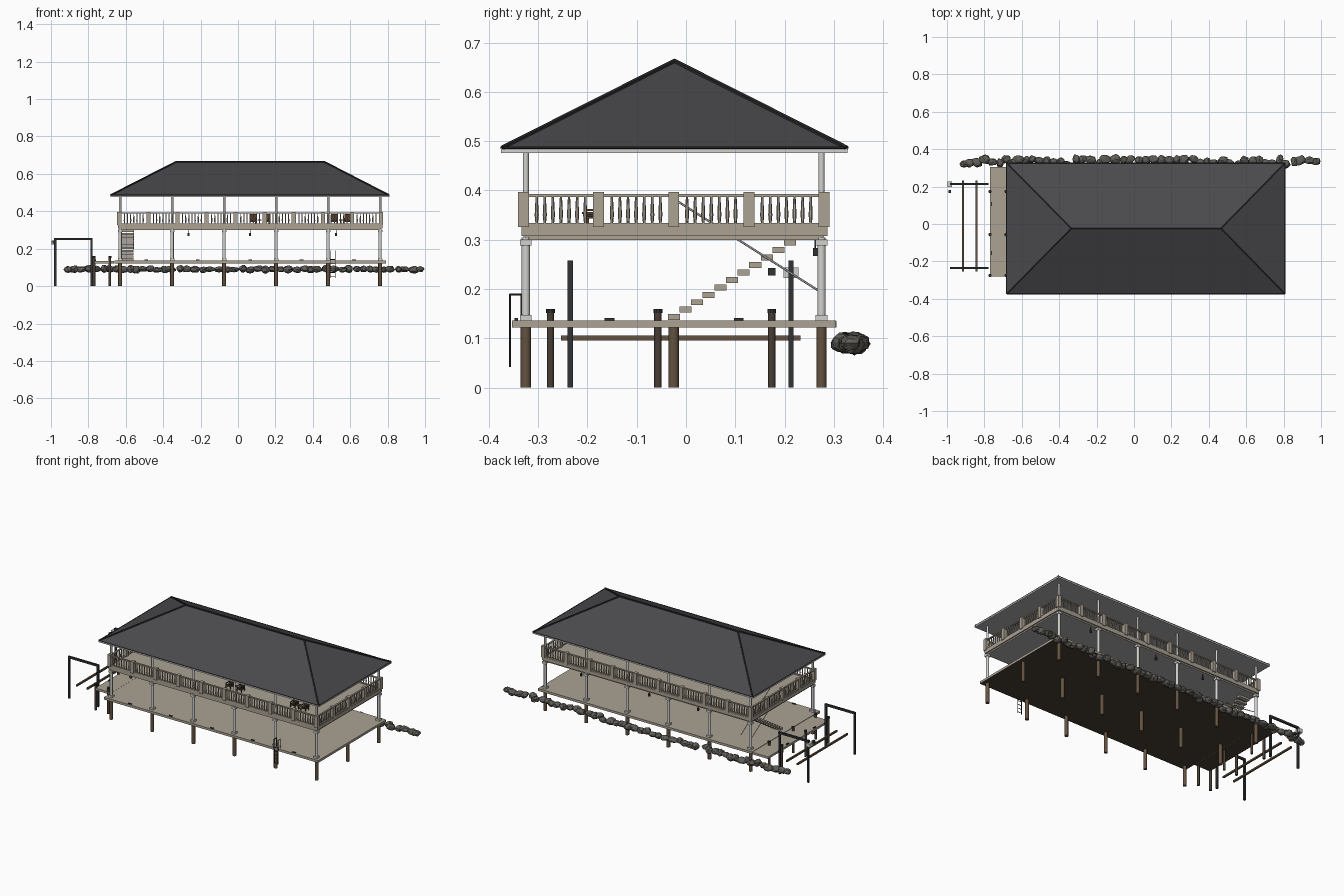
import bpy, bmesh, math, random
from mathutils import Vector, Matrix

if "Cube" in bpy.data.objects:
    bpy.data.objects.remove(bpy.data.objects["Cube"])

random.seed(4)

def mat(name, r, g, b):
    m = bpy.data.materials.new(name)
    m.diffuse_color = (r, g, b, 1)
    m.use_nodes = True
    m.node_tree.nodes["Principled BSDF"].inputs["Base Color"].default_value = m.diffuse_color
    return m

BEIGE = mat("weathered_beige", 0.41, 0.36, 0.29)
WHITE = mat("painted_white", 0.64, 0.64, 0.62)
CEIL = mat("ceiling_grey", 0.42, 0.42, 0.42)
ROOF = mat("roof_charcoal", 0.068, 0.066, 0.073)
TRIM = mat("roof_trim_black", 0.022, 0.022, 0.024)
WOOD = mat("pile_brown", 0.125, 0.085, 0.052)
DARK = mat("dark_timber", 0.065, 0.047, 0.034)
METAL = mat("dark_metal", 0.03, 0.032, 0.036)
ROCK = mat("rock_grey", 0.115, 0.11, 0.095)
CHAIR = mat("furniture_brown", 0.10, 0.05, 0.025)


class Part:
    """Collects primitives into one named mesh object."""
    def __init__(self, name, *mats):
        self.name, self.mats, self.bm = name, mats, bmesh.new()

    def box(self, x0, x1, y0, y1, z0, z1):
        m = Matrix.Translation(((x0 + x1) / 2, (y0 + y1) / 2, (z0 + z1) / 2)) @ \
            Matrix.Diagonal((x1 - x0, y1 - y0, z1 - z0, 1))
        bmesh.ops.create_cube(self.bm, size=1, matrix=m)
        return self

    def cbox(self, x, y, w, d, z0, z1):
        return self.box(x - w / 2, x + w / 2, y - d / 2, y + d / 2, z0, z1)

    def rod(self, a, b, r, n=8, r2=None):
        a, b = Vector(a), Vector(b)
        d = b - a
        m = Matrix.Translation((a + b) / 2) @ d.to_track_quat('Z', 'Y').to_matrix().to_4x4()
        bmesh.ops.create_cone(self.bm, cap_ends=True, segments=n, radius1=r,
                              radius2=r if r2 is None else r2, depth=d.length, matrix=m)
        return self

    def done(self, smooth=False, under=False):
        me = bpy.data.meshes.new(self.name)
        if under:  # second material on faces looking down
            self.bm.normal_update()
            for f in self.bm.faces:
                f.material_index = 1 if f.normal.z < -0.9 else 0
        self.bm.to_mesh(me)
        self.bm.free()
        for m in self.mats:
            me.materials.append(m)
        ob = bpy.data.objects.new(self.name, me)
        bpy.context.collection.objects.link(ob)
        if smooth:
            bpy.ops.object.select_all(action='DESELECT')
            ob.select_set(True)
            bpy.context.view_layer.objects.active = ob
            bpy.ops.object.shade_smooth_by_angle(angle=math.radians(40))
        return ob


XS = [-0.63 + 0.278 * i for i in range(6)]
YS = (-0.325, 0.275)

# Lower dock platform and side walkway
Part("dock_platform", BEIGE, DARK).box(-0.66, 0.79, -0.353, 0.304, 0.122, 0.136).done(under=True)
Part("side_walkway", BEIGE, DARK).box(-0.77, -0.662, -0.28, 0.305, 0.122, 0.135).done(under=True)

# Support piles and columns
piles, cols, caps = Part("support_piles", WOOD), Part("columns", WHITE), Part("column_caps", WHITE)
for x in XS:
    for y in (-0.325, -0.025, 0.275):
        piles.rod((x, y, 0), (x, y, 0.123), 0.0105, 12)
    for y in YS:
        cols.rod((x, y, 0.135), (x, y, 0.305), 0.0085, 12)
        cols.rod((x, y, 0.325), (x, y, 0.48), 0.0062, 12)
        caps.cbox(x, y, 0.024, 0.024, 0.135, 0.147)
        caps.cbox(x, y, 0.024, 0.024, 0.288, 0.301)
piles.done(True)
cols.done(True)
caps.done()

# Upper deck
Part("upper_deck", BEIGE, CEIL).box(-0.642, 0.772, -0.334, 0.287, 0.308, 0.329).done(under=True)
Part("deck_beam", BEIGE, CEIL).box(-0.635, 0.765, -0.33, 0.28, 0.300, 0.309).done(under=True)

# Railing: posts, rails and turned balusters round all four sides
rp, rr, rb = Part("railing_posts", BEIGE), Part("railing_rails", BEIGE), Part("balusters", BEIGE)
X0, X1, Y0, Y1 = -0.635, 0.765, -0.33, 0.28

def rail_run(a, b, bays):
    a, b = Vector(a), Vector(b)
    for i in range(bays):
        p, q = a.lerp(b, i / bays), a.lerp(b, (i + 1) / bays)
        rp.cbox(p.x, p.y, 0.022, 0.022, 0.326, 0.397)
        for k in range(1, 8):
            c = p.lerp(q, 0.07 + 0.86 * k / 8)
            x, y = c.x, c.y
            rb.rod((x, y, 0.333), (x, y, 0.350), 0.0025, 6, 0.0042)
            rb.rod((x, y, 0.350), (x, y, 0.389), 0.0042, 6, 0.0022)
    w = 0.005
    for z0, z1 in ((0.329, 0.334), (0.387, 0.393)):
        rr.box(min(a.x, b.x) - w, max(a.x, b.x) + w, min(a.y, b.y) - w, max(a.y, b.y) + w, z0, z1)

corners = [(X0, Y0, 0), (X1, Y0, 0), (X1, Y1, 0), (X0, Y1, 0)]
for i in range(4):
    rail_run(corners[i], corners[(i + 1) % 4], 4 if i % 2 else 9)
rp.done()
rr.done()
rb.done()

# Hip roof with flat ceiling, fascia and black ridge caps
Part("roof_fascia", WHITE, CEIL).box(-0.682, 0.809, -0.375, 0.328, 0.476, 0.486).done(under=True)
roof = Part("hip_roof", ROOF)
ez, rz = 0.486, 0.662
ev = [(-0.68, -0.373, ez), (0.807, -0.373, ez), (0.807, 0.326, ez), (-0.68, 0.326, ez)]
rl, rgt = (-0.335, -0.0235, rz), (0.465, -0.0235, rz)
A, B, C, D, L, R = [roof.bm.verts.new(v) for v in ev + [rl, rgt]]
for f in ((A, B, R, L), (B, C, R), (C, D, L, R), (D, A, L), (D, C, B, A)):
    roof.bm.faces.new(f)
roof.done()
cap = Part("ridge_caps", TRIM)
for a, b in ((ev[0], rl), (ev[3], rl), (ev[1], rgt), (ev[2], rgt), (rl, rgt)):
    cap.rod(a, b, 0.0055, 6)
cap.done()
edge = Part("roof_edge", TRIM)
for i in range(4):
    edge.rod(ev[i], ev[(i + 1) % 4], 0.0035, 4)
edge.done()

# Staircase and its handrails
st = Part("stair_steps", BEIGE)
for i in range(11):
    y, z = -0.037 + 0.0236 * i, 0.137 + 0.0151 * i
    st.box(-0.628, -0.56, y, y + 0.0245, z, z + 0.012)
st.done()
hr = Part("stair_handrails", WHITE)
for x in (-0.63, -0.558):
    hr.rod((x, 0.267, 0.198), (x, -0.02, 0.38), 0.0022, 6)
hr.done()

# Mooring piles beside the walkway
mp, mc = Part("mooring_piles", DARK), Part("mooring_pile_caps", METAL)
for x in (-0.77, -0.685):
    for y in (-0.275, -0.057, 0.174):
        mp.rod((x, y, 0), (x, y, 0.153), 0.0075, 10)
        mc.rod((x, y, 0.151), (x, y, 0.16), 0.009, 10)
mp.done(True)
mc.done()

# Boat lift: two dark gantries and two brown bunks
gantry = Part("lift_gantry", METAL)
for y in (-0.235, 0.213):
    for x in (-0.977, -0.783):
        gantry.cbox(x, y, 0.011, 0.011, 0, 0.258)
    gantry.box(-0.983, -0.777, y - 0.0055, y + 0.0055, 0.246, 0.258)
gantry.cbox(-0.985, 0.174, 0.014, 0.015, 0.227, 0.243)
gantry.done()
bunk = Part("lift_bunks", WOOD)
for x in (-0.915, -0.843):
    bunk.box(x - 0.005, x + 0.005, -0.254, 0.232, 0.096, 0.106)
bunk.done()
Part("lift_motor_box", WHITE).cbox(-0.985, 0.213, 0.026, 0.03, 0.222, 0.244).done()

# Dock cleats
cl = Part("cleats", METAL)
for y in (-0.155, 0.107):
    cl.cbox(-0.762, y, 0.007, 0.02, 0.135, 0.141)
for x in (-0.49, -0.215, 0.065, 0.34, 0.62):
    cl.cbox(x, -0.344, 0.02, 0.007, 0.136, 0.141)
cl.done()

# Swim ladder on the front edge
ld = Part("swim_ladder", METAL)
for x in (0.494, 0.520):
    ld.rod((x, -0.357, 0.042), (x, -0.357, 0.19), 0.002, 6)
    ld.rod((x, -0.358, 0.189), (x, -0.333, 0.189), 0.002, 6)
    ld.rod((x, -0.334, 0.189), (x, -0.334, 0.135), 0.002, 6)
for i in range(5):
    z = 0.05 + 0.023 * i
    ld.rod((0.494, -0.357, z), (0.520, -0.357, z), 0.002, 6)
ld.done()

# Lanterns hung under the upper deck at the back
ln = Part("lanterns", METAL)
for x in (-0.265, 0.065, 0.525):
    ln.cbox(x, 0.262, 0.011, 0.009, 0.267, 0.283)
    ln.rod((x, 0.262, 0.28), (x, 0.262, 0.301), 0.0015, 6)
ln.done()

# Chairs and side tables on the upper deck
ch, cu, tb = Part("chair_frames", CHAIR), Part("chair_cushions", METAL), Part("side_tables", CHAIR)
for gx in (0.115, 0.55):
    for s in (-1, 1):
        x, y = gx + s * 0.036, -0.19
        for dx in (-0.015, 0.015):
            for dy in (-0.015, 0.015):
                ch.cbox(x + dx, y + dy, 0.004, 0.004, 0.329, 0.358)
            ch.cbox(x + dx, y, 0.005, 0.036, 0.358, 0.362)
        ch.cbox(x, y, 0.034, 0.034, 0.343, 0.347)
        ch.cbox(x, y + 0.017, 0.034, 0.004, 0.345, 0.385)
        cu.cbox(x, y, 0.027, 0.03, 0.347, 0.352)
    tb.cbox(gx, -0.2, 0.022, 0.022, 0.352, 0.356)
    tb.cbox(gx, -0.2, 0.006, 0.006, 0.329, 0.353)
ch.done()
cu.done()
tb.done()

# Rock line along the shore
rk = Part("shore_rocks", ROCK)
x = -0.908
while x < 0.985:
    w = random.uniform(0.02, 0.034)
    y = 0.333 + random.uniform(-0.016, 0.016)
    m = Matrix.Translation((min(x, 0.972), y, 0.09 + random.uniform(-0.003, 0.003))) @ \
        Matrix.Rotation(random.uniform(-0.4, 0.4), 4, 'Z') @ \
        Matrix.Diagonal((w, random.uniform(0.02, 0.028), random.uniform(0.015, 0.022), 1))
    vs = bmesh.ops.create_icosphere(rk.bm, subdivisions=2, radius=1)["verts"]
    for v in vs:
        v.co = m @ (v.co * random.uniform(0.82, 1.1))
    x += w * random.uniform(1.25, 1.7)
rk.done()
